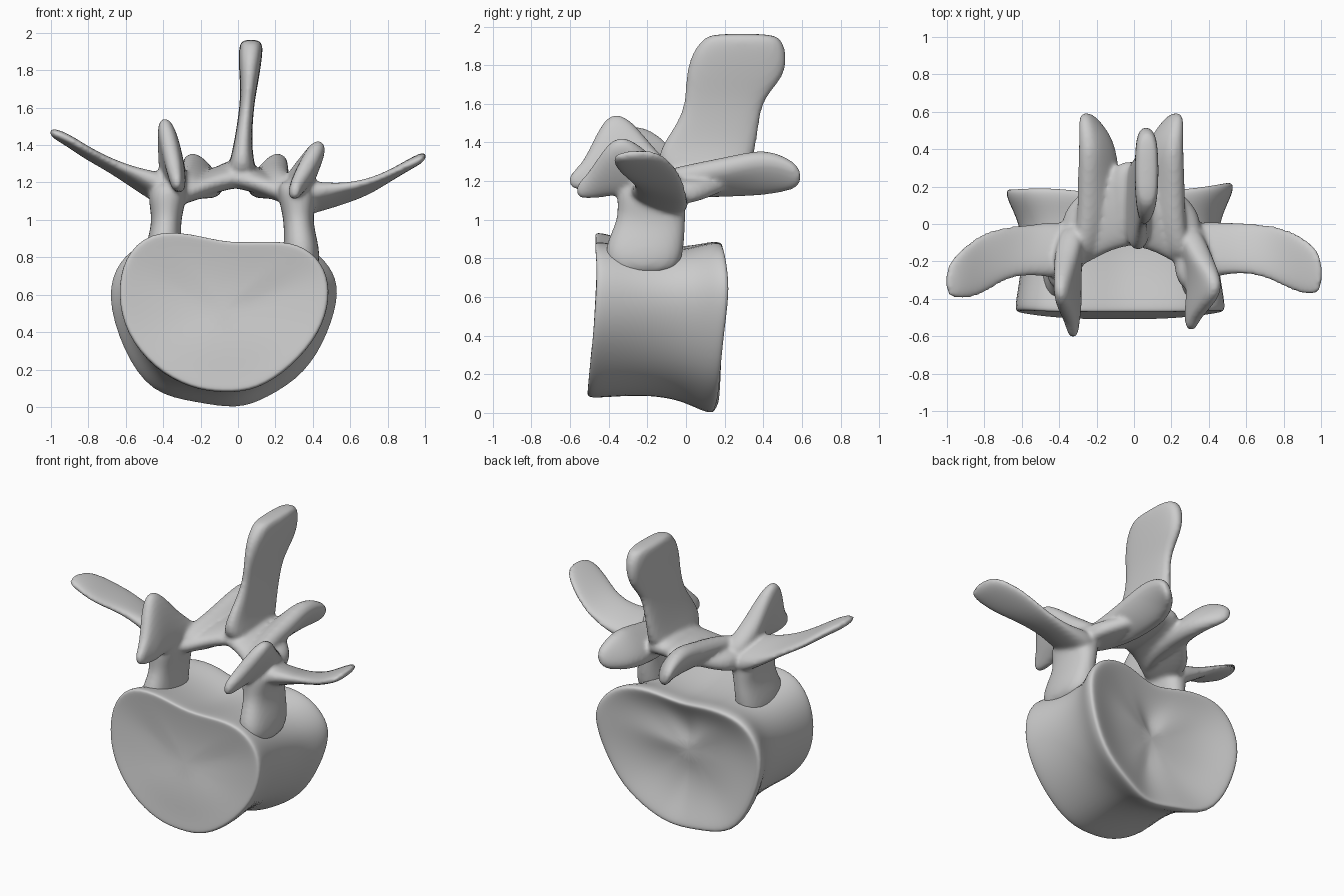
import bpy, bmesh, math
from mathutils import Vector as V

SEG = 12


def skin(bm, rings):
    """Bridge closed rings of points and cap both ends."""
    vs = [[bm.verts.new(p) for p in r] for r in rings]
    n = len(vs[0])
    for a, b in zip(vs, vs[1:]):
        for i in range(n):
            j = (i + 1) % n
            bm.faces.new((a[i], a[j], b[j], b[i]))
    bm.faces.new(vs[0])
    bm.faces.new(vs[-1])


def loft(bm, axis, sections, mx=None, square=0.8):
    """Sections: centre, half-length vector, half-thickness; mx mirrors across x."""
    rings = []
    for c, d, b in sections:
        c, d = V(c), V(d)
        t = V(axis).cross(d).normalized() * b
        ring = []
        for k in range(SEG):
            a = 2 * math.pi * k / SEG
            cs, sn = math.cos(a), math.sin(a)
            u = math.copysign(abs(cs) ** square, cs)
            w = math.copysign(abs(sn) ** square, sn)
            p = c + d * u * 1.04 + t * w * 1.12
            if mx is not None:
                p.x = mx - p.x
            ring.append(p)
        rings.append(ring)
    skin(bm, rings)


def finish(bm, name):
    bmesh.ops.recalc_face_normals(bm, faces=bm.faces)
    for f in bm.faces:
        f.smooth = True
    me = bpy.data.meshes.new(name)
    bm.to_mesh(me)
    bm.free()
    ob = bpy.data.objects.new(name, me)
    bpy.context.collection.objects.link(ob)
    sub = ob.modifiers.new("round", 'SUBSURF')
    sub.levels = sub.render_levels = 2
    return ob


X, Y, Z = (1, 0, 0), (0, 1, 0), (0, 0, 1)

# Vertebral body: front and back rim outlines joined by a narrowed waist
front = [(-.05, -.47, .87), (.2, -.47, .89), (.36, -.47, .86), (.47, -.46, .74),
         (.49, -.47, .58), (.44, -.48, .4), (.29, -.5, .22), (.1, -.51, .09),
         (-.08, -.51, .08), (-.25, -.51, .1), (-.45, -.5, .21), (-.6, -.48, .4),
         (-.64, -.47, .6), (-.61, -.46, .8), (-.47, -.47, .94), (-.25, -.47, .93)]
back = [(-.05, .13, .82), (.17, .18, .89), (.37, .2, .86), (.49, .22, .75),
        (.54, .23, .62), (.48, .2, .4), (.36, .18, .18), (.15, .17, .05),
        (0, .14, -.01), (-.22, .17, .03), (-.46, .18, .07), (-.61, .19, .3),
        (-.7, .19, .6), (-.63, .19, .78), (-.5, .2, .88), (-.25, .18, .88)]
waist = [(.03, .35), (.015, .75), (0, .95), (0, 1), (.05, 1.01), (.25, .95), (.5, .9),
         (.73, .92), (.9, 1.01), (.98, 1.02), (1, .98), (.97, .88), (.88, .6), (.84, .25)]
rings = []
for t, s in waist:
    ring = []
    for f, b in zip(front, back):
        p = V(f).lerp(V(b), t)
        ring.append((-.08 + (p.x + .08) * s, p.y, .5 + (p.z - .5) * s))
    rings.append(ring)
bm = bmesh.new()
skin(bm, rings)
finish(bm, "vertebral_body")

# Neural arch: overlapping lofts fused by a remesh
bm = bmesh.new()

# Pedicles
pedicle = [((-.4, -.22, .7), (0, .18, 0), .09), ((-.4, -.22, .86), (0, .21, 0), .09),
           ((-.38, -.175, 1), (0, .17, 0), .066), ((-.38, -.18, 1.12), (0, .18, 0), .1),
           ((-.36, -.18, 1.22), (0, .16, 0), .08)]
loft(bm, Z, pedicle)
loft(bm, Z, pedicle, mx=-.06)

# Laminae, meeting under the spinous process
lamina = [((-.4, -.1, 1.13), (0, .15, 0), .06), ((-.28, -.03, 1.15), (0, .2, .02), .06),
          ((-.14, .08, 1.21), (0, .22, .02), .06), ((0, .12, 1.25), (0, .23, .02), .065),
          ((.1, .1, 1.23), (0, .2, .02), .05)]
loft(bm, X, lamina)
loft(bm, X, lamina, mx=-.03)

# Inferior articular processes
inferior = [((-.27, -.2, 1.17), (-.06, 0, .04), .05), ((-.2, 0, 1.2), (-.09, 0, .06), .06),
            ((-.19, .2, 1.22), (-.1, 0, .08), .065), ((-.19, .38, 1.245), (-.08, 0, .11), .065),
            ((-.215, .5, 1.24), (-.06, 0, .09), .05), ((-.26, .6, 1.22), (-.015, 0, .05), .03)]
loft(bm, Y, inferior)
loft(bm, Y, inferior, mx=-.03)

# Superior articular processes, the left one taller
loft(bm, Y, [((-.32, 0, 1.17), (0, 0, .06), .06), ((-.35, -.15, 1.23), (-.02, 0, .11), .07),
             ((-.355, -.28, 1.33), (-.04, 0, .19), .055), ((-.355, -.38, 1.36), (-.045, 0, .2), .05),
             ((-.345, -.45, 1.31), (-.04, 0, .17), .045), ((-.33, -.53, 1.22), (-.01, 0, .07), .035),
             ((-.325, -.61, 1.2), (0, 0, .035), .022)])
loft(bm, Y, [((.28, 0, 1.15), (0, 0, .06), .06), ((.33, -.15, 1.2), (.03, 0, .1), .07),
             ((.37, -.27, 1.27), (.07, 0, .14), .055), ((.375, -.36, 1.28), (.075, 0, .15), .05),
             ((.35, -.43, 1.24), (.06, 0, .12), .045), ((.31, -.51, 1.17), (.02, 0, .06), .035),
             ((.305, -.57, 1.15), (0, 0, .035), .022)])

# Transverse processes: thin swept blades
loft(bm, X, [((-.32, -.14, 1.13), (0, .14, -.04), .08), ((-.43, -.14, 1.17), (0, .15, -.05), .065),
             ((-.55, -.135, 1.22), (0, .13, -.04), .04), ((-.7, -.155, 1.3), (0, .14, -.02), .028),
             ((-.82, -.22, 1.365), (0, .17, -.02), .03), ((-.93, -.27, 1.44), (0, .13, -.01), .032),
             ((-1.01, -.31, 1.47), (0, .08, 0), .022)])
loft(bm, X, [((.28, -.14, 1.1), (0, .14, -.04), .08), ((.4, -.14, 1.12), (0, .15, -.05), .065),
             ((.55, -.125, 1.135), (0, .13, -.04), .035), ((.7, -.14, 1.175), (0, .14, -.03), .028),
             ((.82, -.185, 1.24), (0, .16, -.01), .028), ((.93, -.235, 1.305), (0, .15, 0), .03),
             ((1.01, -.27, 1.345), (0, .1, .01), .024)])

# Spinous process: tall plate with a thicker tip
loft(bm, Z, [((.02, .1, 1.2), (0, .2, 0), .09), ((.02, .095, 1.34), (0, .26, 0), .05),
             ((.035, .17, 1.5), (0, .205, 0), .038), ((.05, .2, 1.63), (0, .2, 0), .035),
             ((.06, .255, 1.74), (0, .255, 0), .045), ((.065, .275, 1.86), (0, .245, 0), .058),
             ((.07, .29, 1.93), (0, .205, 0), .058), ((.07, .29, 1.965), (0, .16, 0), .045)],
     square=.65)

arch = finish(bm, "neural_arch")
fuse = arch.modifiers.new("fuse", 'REMESH')
fuse.mode = 'VOXEL'
fuse.voxel_size = .013
fuse.use_smooth_shade = True
soft = arch.modifiers.new("soften", 'SMOOTH')
soft.factor = .5
soft.iterations = 6
